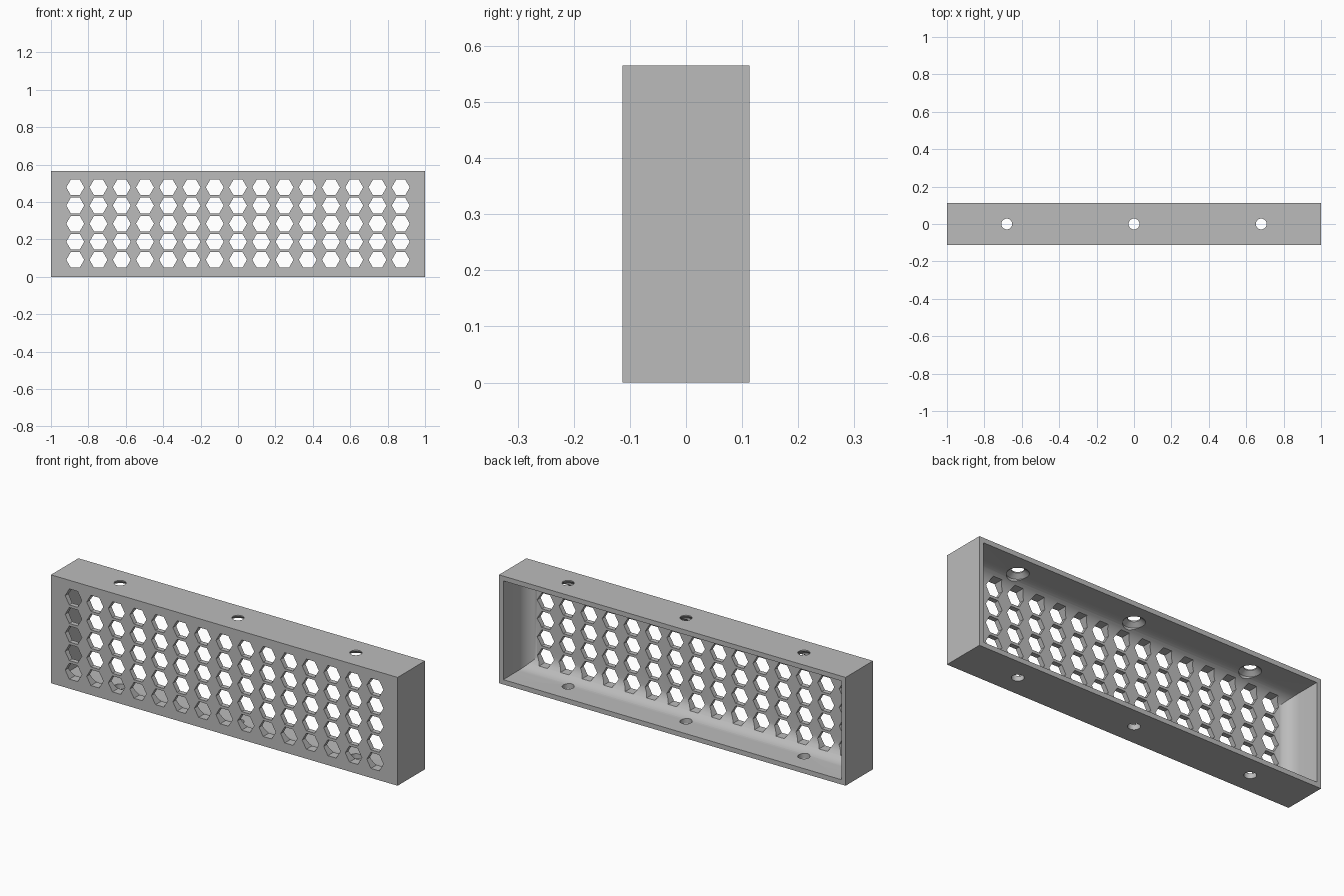
import bpy, bmesh, math
from mathutils import Matrix, Vector

if "Cube" in bpy.data.objects:
    bpy.data.objects.remove(bpy.data.objects["Cube"])

HX, HY, H = 1.0, 0.113, 0.565      # half length, half depth, height
WALL, FILLET = 0.025, 0.08
HOLE_R, SINK_R = 0.029, 0.052


def make(name, bm):
    bmesh.ops.recalc_face_normals(bm, faces=bm.faces[:])
    mesh = bpy.data.meshes.new(name)
    bm.to_mesh(mesh)
    bm.free()
    ob = bpy.data.objects.new(name, mesh)
    bpy.context.collection.objects.link(ob)
    return ob


def add_box(bm, lo, hi):
    lo, hi = Vector(lo), Vector(hi)
    m = Matrix.Translation((lo + hi) / 2) @ Matrix.Diagonal((*(hi - lo), 1))
    bmesh.ops.create_cube(bm, size=1, matrix=m)


def add_lathe(bm, x, profile, n=32):
    """Closed solid turned about a vertical axis from (radius, z) points."""
    rings = [[bm.verts.new((x + r * math.cos(2 * math.pi * i / n),
                            r * math.sin(2 * math.pi * i / n), z))
              for i in range(n)] for r, z in profile]
    for a, b in zip(rings, rings[1:]):
        for i in range(n):
            j = (i + 1) % n
            bm.faces.new((a[i], a[j], b[j], b[i]))
    bm.faces.new(rings[0][::-1])
    bm.faces.new(rings[-1])


def cut(target, cutter):
    mod = target.modifiers.new(cutter.name, 'BOOLEAN')
    mod.operation, mod.solver, mod.object = 'DIFFERENCE', 'EXACT', cutter
    bpy.ops.object.modifier_apply(modifier=mod.name)
    bpy.data.objects.remove(cutter)


# Outer block
bm = bmesh.new()
add_box(bm, (-HX, -HY, 0), (HX, HY, H))
panel = make("perforated_tray", bm)
bpy.context.view_layer.objects.active = panel
panel.select_set(True)

# Cavity open at the back, rounded where the walls meet the front panel
bm = bmesh.new()
add_box(bm, (-HX + WALL, -HY + WALL, WALL), (HX - WALL, HY + 0.1, H - WALL))
front = [e for e in bm.edges if all(v.co.y < 0 for v in e.verts)]
bmesh.ops.bevel(bm, geom=front, offset=FILLET, segments=10, profile=0.5,
                affect='EDGES')
cut(panel, make("cavity_cutter", bm))

# Grid of hexagonal holes through the front panel
bm = bmesh.new()
turn = Matrix.Rotation(math.pi / 2, 4, 'X')
for col in range(15):
    for row in range(5):
        x, z = (col - 7) * 0.1243, H / 2 + 0.002 + (row - 2) * 0.0968
        ends = []
        for y in (-HY - 0.05, 0.05):
            ends.append([bm.verts.new((x + 0.048 * math.cos(k * math.pi / 3), y,
                                       z + 0.048 * math.sin(k * math.pi / 3)))
                         for k in range(6)])
        a, b = ends
        bm.faces.new(a)
        bm.faces.new(b[::-1])
        for k in range(6):
            j = (k + 1) % 6
            bm.faces.new((a[k], b[k], b[j], a[j]))
cut(panel, make("hexagon_cutter", bm))

# Screw holes: plain in the bottom wall, countersunk inside the top wall
bm = bmesh.new()
for x in (-0.68, 0, 0.68):
    add_lathe(bm, x, [(HOLE_R, -0.05), (HOLE_R, 0.15)])
    add_lathe(bm, x, [(SINK_R, H - 0.12), (SINK_R, H - WALL),
                      (HOLE_R, H - 0.006), (HOLE_R, H + 0.05)])
cut(panel, make("screw_hole_cutter", bm))

# Single grey finish
grey = bpy.data.materials.new("grey")
grey.diffuse_color = (0.5, 0.5, 0.5, 1)
grey.use_nodes = True
grey.node_tree.nodes["Principled BSDF"].inputs["Base Color"].default_value = grey.diffuse_color
panel.data.materials.clear()
panel.data.materials.append(grey)
bpy.ops.object.shade_smooth_by_angle(angle=math.radians(30))
